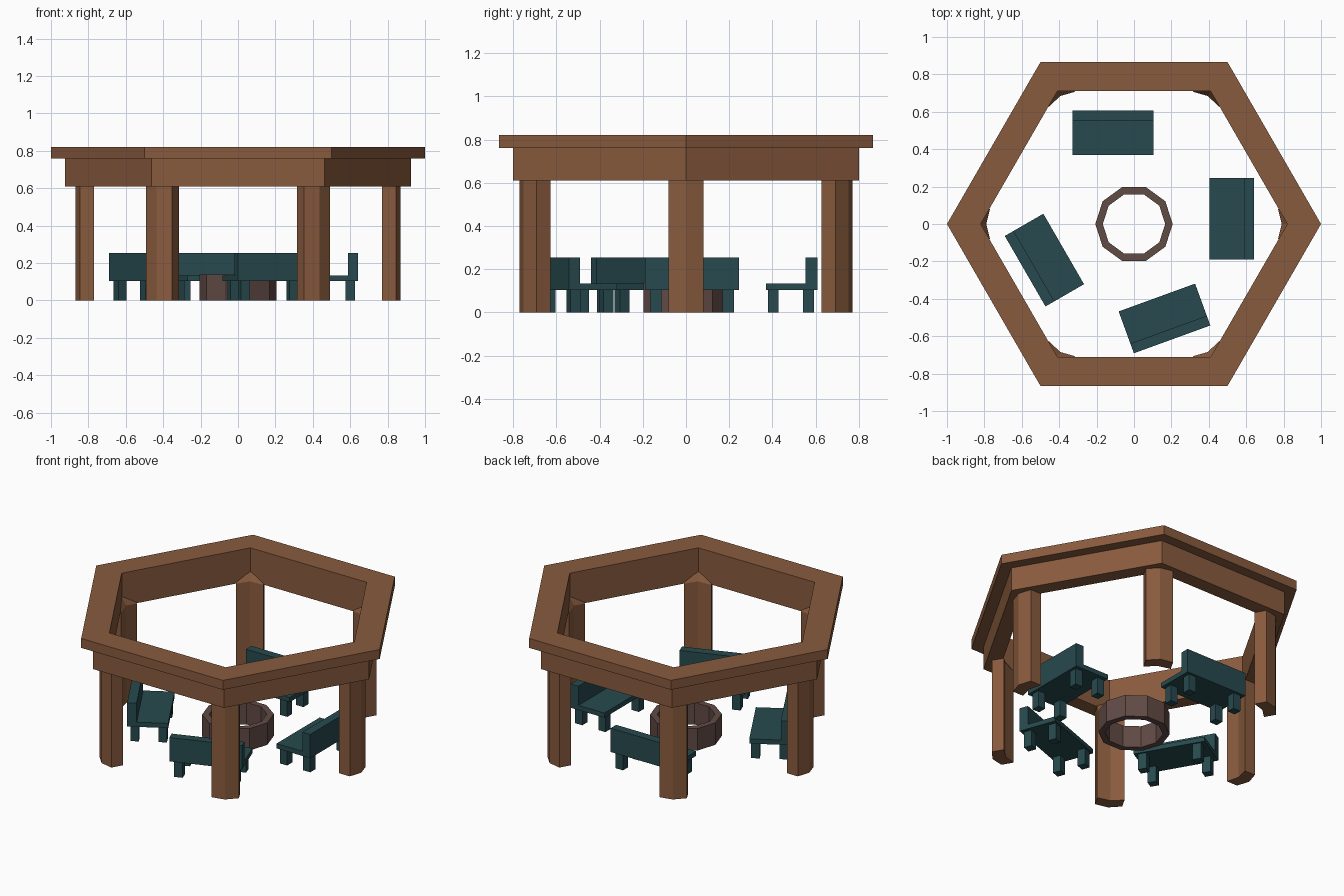
import bpy, bmesh
from math import cos, sin, pi, radians
from mathutils import Matrix, Vector

cube = bpy.data.objects.get("Cube")
if cube:
    bpy.data.objects.remove(cube)


def material(name, rgb):
    m = bpy.data.materials.new(name)
    m.use_nodes = True
    m.diffuse_color = (*rgb, 1)
    m.node_tree.nodes["Principled BSDF"].inputs["Base Color"].default_value = (*rgb, 1)
    return m


wood = material("warm wood", (0.25, 0.105, 0.048))
teal = material("dark teal paint", (0.02, 0.068, 0.077))
stone = material("brown stone", (0.12, 0.069, 0.06))


def finish(name, bm, mat):
    bmesh.ops.recalc_face_normals(bm, faces=bm.faces)
    mesh = bpy.data.meshes.new(name)
    bm.to_mesh(mesh)
    bm.free()
    mesh.materials.append(mat)
    ob = bpy.data.objects.new(name, mesh)
    bpy.context.collection.objects.link(ob)
    return ob


def ring(name, sides, outer, inner, z0, z1, mat):
    """Hollow regular prism with a corner on +x."""
    bm = bmesh.new()
    loops = []
    for r, z in ((outer, z0), (outer, z1), (inner, z1), (inner, z0)):
        loops.append([bm.verts.new((r * cos(2 * pi * i / sides), r * sin(2 * pi * i / sides), z))
                      for i in range(sides)])
    for k in range(4):
        a, b = loops[k], loops[(k + 1) % 4]
        for i in range(sides):
            j = (i + 1) % sides
            bm.faces.new((a[i], a[j], b[j], b[i]))
    return finish(name, bm, mat)


def add_box(bm, x, y, z):
    """Box from three (low, high) ranges."""
    size = [b - a for a, b in (x, y, z)]
    mid = Vector([(a + b) / 2 for a, b in (x, y, z)])
    bmesh.ops.create_cube(bm, size=1, matrix=Matrix.Translation(mid) @ Matrix.Diagonal((*size, 1)))


# Roof ring: wide cap over a recessed beam
ring("roof_cap", 6, 1.0, 0.82, 0.76, 0.82, wood)
ring("roof_beam", 6, 0.925, 0.82, 0.61, 0.76, wood)

# Bent posts, their tops sloping up into the beam corners
section = [(0.79, 0), (0.77, 0.08), (0.845, 0.08), (0.87, 0), (0.845, -0.08), (0.77, -0.08)]
tops = [0.62, 0.61, 0.74, 0.75, 0.74, 0.61]
for n in range(6):
    bm = bmesh.new()
    low = [bm.verts.new((x, y, 0)) for x, y in section]
    high = [bm.verts.new((x, y, z)) for (x, y), z in zip(section, tops)]
    for i in range(6):
        j = (i + 1) % 6
        bm.faces.new((low[i], low[j], high[j], high[i]))
    for loop in (low, high):
        bm.faces.new((loop[0], loop[1], loop[2], loop[3]))
        bm.faces.new((loop[0], loop[3], loop[4], loop[5]))
    bmesh.ops.rotate(bm, verts=bm.verts, matrix=Matrix.Rotation(n * pi / 3, 3, "Z"))
    finish(f"post_{n + 1}", bm, wood)

# Fire pit
ring("fire_pit", 10, 0.207, 0.167, 0, 0.14, stone)


# Benches: seat, backrest and four legs
def bench(name, x, y, turn):
    bm = bmesh.new()
    w, d = 0.2175, 0.119
    add_box(bm, (-w, w), (-d, 0.064), (0.103, 0.133))
    add_box(bm, (-w, w), (0.064, d), (0.103, 0.255))
    for side in (-1, 1):
        for y0 in (-0.11, 0.053):
            add_box(bm, sorted((side * 0.142, side * 0.194)), (y0, y0 + 0.05), (0, 0.103))
    ob = finish(name, bm, teal)
    ob.location = (x, y, 0)
    ob.rotation_euler.z = radians(turn)


bench("back_bench", -0.112, 0.489, 0)
bench("left_bench", 0.523, 0.028, -90)
bench("right_bench", -0.479, -0.193, 120)
bench("front_bench", 0.163, -0.505, 200)
